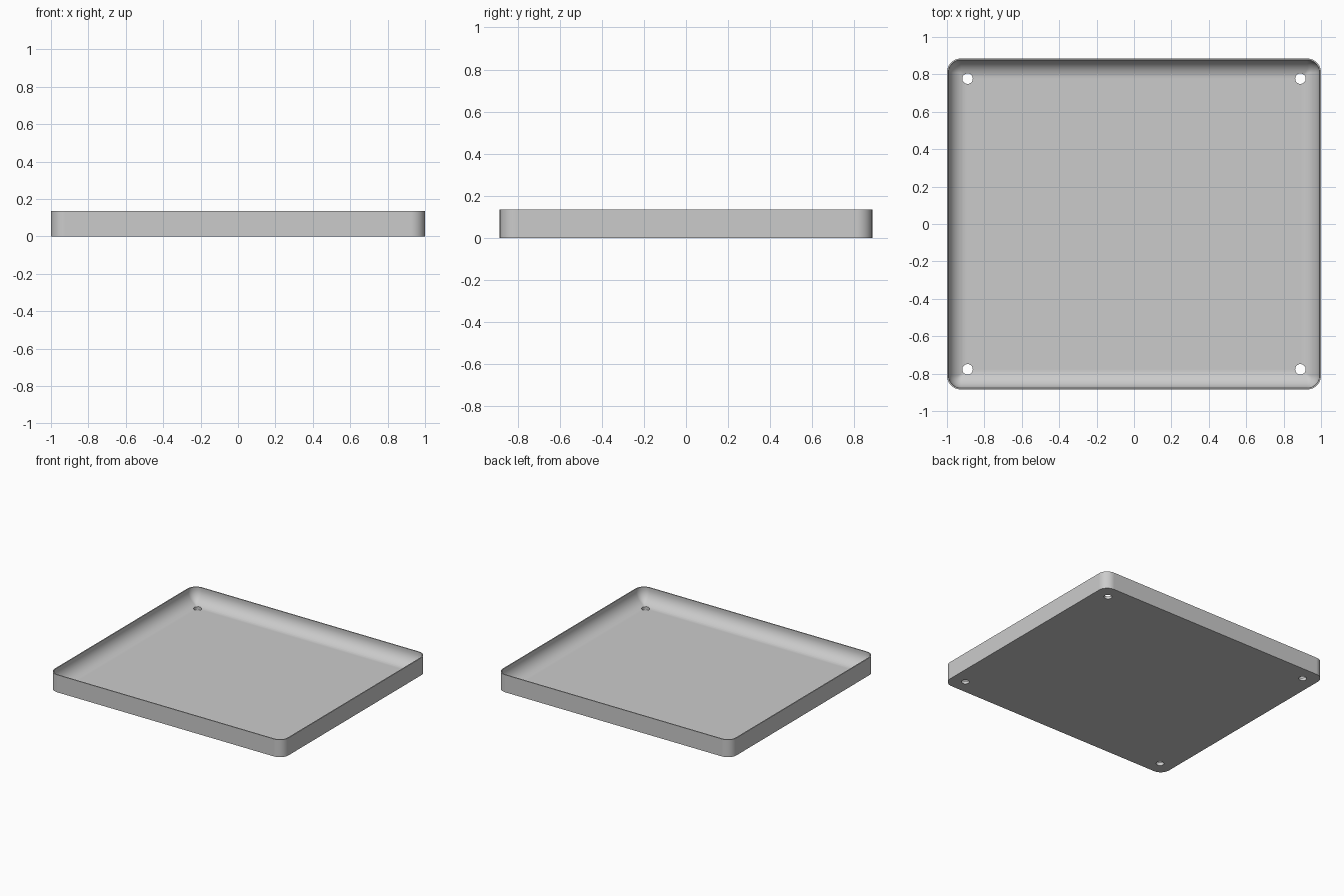
import bpy, bmesh
from math import pi, sin, cos

HALF_X, HALF_Y, HEIGHT = 1.0, 0.885, 0.135
CORNER, WALL, FLOOR, FILLET = 0.075, 0.008, 0.02, 0.1
ARC_STEPS = 12

cube = bpy.data.objects.get("Cube")
if cube:
    bpy.data.objects.remove(cube, do_unlink=True)

grey = bpy.data.materials.new("plain grey")
grey.use_nodes = True
colour = (0.6, 0.6, 0.6, 1)
grey.diffuse_color = colour
grey.node_tree.nodes["Principled BSDF"].inputs["Base Color"].default_value = colour


def ring(bm, inset, z):
    """Rounded rectangle of vertices, inset from the outer edge."""
    r = max(CORNER - inset, 0.01)
    cx, cy = HALF_X - inset - r, HALF_Y - inset - r
    verts = []
    for k, (sx, sy) in enumerate([(1, 1), (-1, 1), (-1, -1), (1, -1)]):
        for i in range(ARC_STEPS + 1):
            a = (k + i / ARC_STEPS) * pi / 2
            verts.append(bm.verts.new((sx * cx + r * cos(a), sy * cy + r * sin(a), z)))
    return verts


# Tray: outer wall, rim, then an inner wall curving into the floor
profile = [(0, 0), (0, HEIGHT), (WALL, HEIGHT)]
for i in range(ARC_STEPS + 1):
    a = i / ARC_STEPS * pi / 2
    profile.append((WALL + FILLET * (1 - cos(a)), FLOOR + FILLET * (1 - sin(a))))

bm = bmesh.new()
rings = [ring(bm, inset, z) for inset, z in profile]
for low, high in zip(rings, rings[1:]):
    for i in range(len(low)):
        j = (i + 1) % len(low)
        bm.faces.new((low[i], low[j], high[j], high[i]))
bm.faces.new(rings[0])
bm.faces.new(rings[-1])
bmesh.ops.recalc_face_normals(bm, faces=bm.faces)
mesh = bpy.data.meshes.new("tray")
bm.to_mesh(mesh)
bm.free()
mesh.materials.append(grey)
tray = bpy.data.objects.new("tray", mesh)
bpy.context.collection.objects.link(tray)

# Screw holes through the floor near each corner
for sx in (-1, 1):
    for sy in (-1, 1):
        bpy.ops.mesh.primitive_cylinder_add(vertices=32, radius=0.028, depth=0.2,
                                            location=(sx * 0.89, sy * 0.777, 0))
        cutter = bpy.context.object
        cutter.name = "hole_cutter"
        cutter.data.materials.append(grey)
        cutter.hide_render = True
        cutter.hide_viewport = True
        cutter.display_type = 'WIRE'
        cut = tray.modifiers.new("screw hole", 'BOOLEAN')
        cut.operation = 'DIFFERENCE'
        cut.solver = 'EXACT'
        cut.object = cutter

# Apply the cuts, remove the cutters and smooth the curved walls
bpy.ops.object.select_all(action='DESELECT')
bpy.context.view_layer.objects.active = tray
tray.select_set(True)
for modifier in list(tray.modifiers):
    cutter = modifier.object
    bpy.ops.object.modifier_apply(modifier=modifier.name)
    bpy.data.objects.remove(cutter, do_unlink=True)
bpy.ops.object.shade_smooth_by_angle(angle=pi / 6)
weighted = tray.modifiers.new("flat face normals", 'WEIGHTED_NORMAL')
weighted.keep_sharp = True
